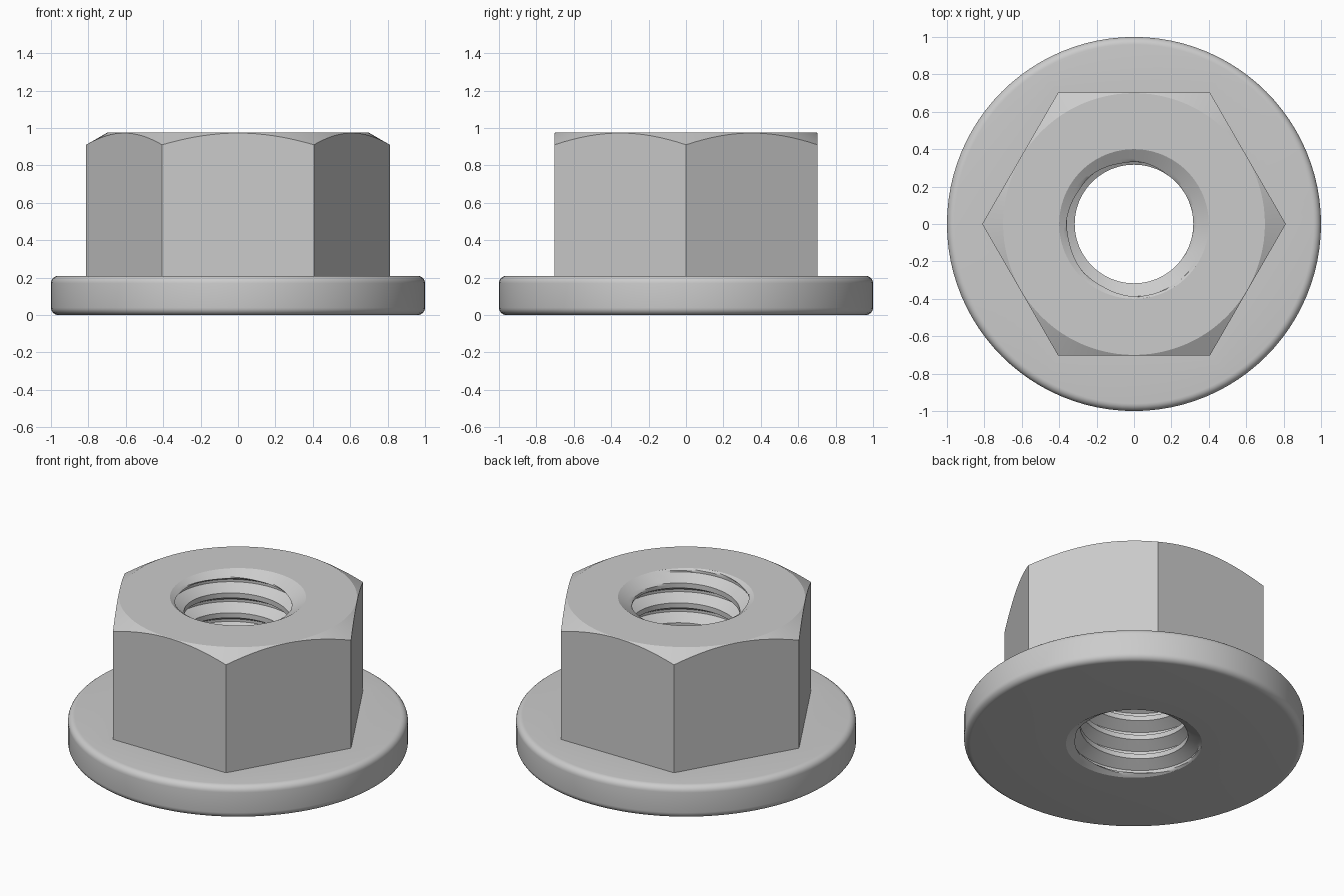
import bpy, bmesh, math
from math import sin, cos, pi, radians

if "Cube" in bpy.data.objects:
    bpy.data.objects.remove(bpy.data.objects["Cube"])

N = 96                       # columns around the axis
H, FLANGE = 0.975, 0.21      # total height, flange thickness
APOTHEM, TOP_R = 0.703, 0.70 # hexagon half width, flat top circle
MINOR, MAJOR, MOUTH = 0.317, 0.387, 0.40
PITCH, SINK, FILLET = 0.129, 0.052, 0.04

bm = bmesh.new()
cache = {}


def vert(r, j, z):
    """Vertex at radius r, column j, height z; coincident points are shared."""
    a = 2 * pi * (j % N) / N
    co = (r * cos(a), r * sin(a), z)
    key = tuple(round(c * 1e5) for c in co)
    if key not in cache:
        cache[key] = bm.verts.new(co)
    return cache[key]


def skin(columns):
    """Join neighbouring columns of vertices with faces."""
    for a, b in zip(columns, columns[1:]):
        for k in range(len(a) - 1):
            f = list(dict.fromkeys((a[k], b[k], b[k + 1], a[k + 1])))
            if len(f) > 2 and not bm.faces.get(f):
                bm.faces.new(f)


def outer_profile(j):
    # hexagon with conical top chamfer, standing on a round flange
    phi = (2 * pi * j / N) % (pi / 3) - pi / 6
    rh = APOTHEM / cos(phi)
    pts = [(MOUTH, H), (TOP_R, H), (rh, H - (rh - TOP_R) * 0.577), (rh, FLANGE)]
    for z0, start in ((FLANGE - FILLET, 90), (FILLET, 0)):
        for s in range(7):
            t = radians(start - 15 * s)
            pts.append((1 - FILLET + FILLET * cos(t), z0 + FILLET * sin(t)))
    return pts + [(MOUTH, 0)]


def bore_radius(k, z):
    # thread section: 4/16 crest, 5/16 flank, 2/16 root, 5/16 flank
    p = k % 16
    depth = min(max(0, p - 4) / 5, 1, (16 - p) / 5)
    r = MINOR + (MAJOR - MINOR) * depth
    cone = MOUTH - (MOUTH - MINOR) * min(z, H - z) / SINK
    return max(r, cone)


def bore_column(j):
    col = []
    for k in range(16 * 9 + 1):
        z = min(max(PITCH * (k / 16 + j / N - 1), 0), H)
        col.append(vert(bore_radius(k, z), j, z))
    return col


# Outer body
skin([[vert(r, j, z) for r, z in outer_profile(j)] for j in range(N + 1)])
# Threaded bore with countersunk ends
skin([bore_column(j) for j in range(N + 1)])

bmesh.ops.recalc_face_normals(bm, faces=bm.faces[:])
mesh = bpy.data.meshes.new("flange_nut")
bm.to_mesh(mesh)
bm.free()
nut = bpy.data.objects.new("flange_nut", mesh)
bpy.context.collection.objects.link(nut)
bpy.context.view_layer.objects.active = nut
nut.select_set(True)
bpy.ops.object.shade_smooth_by_angle(angle=radians(25))
